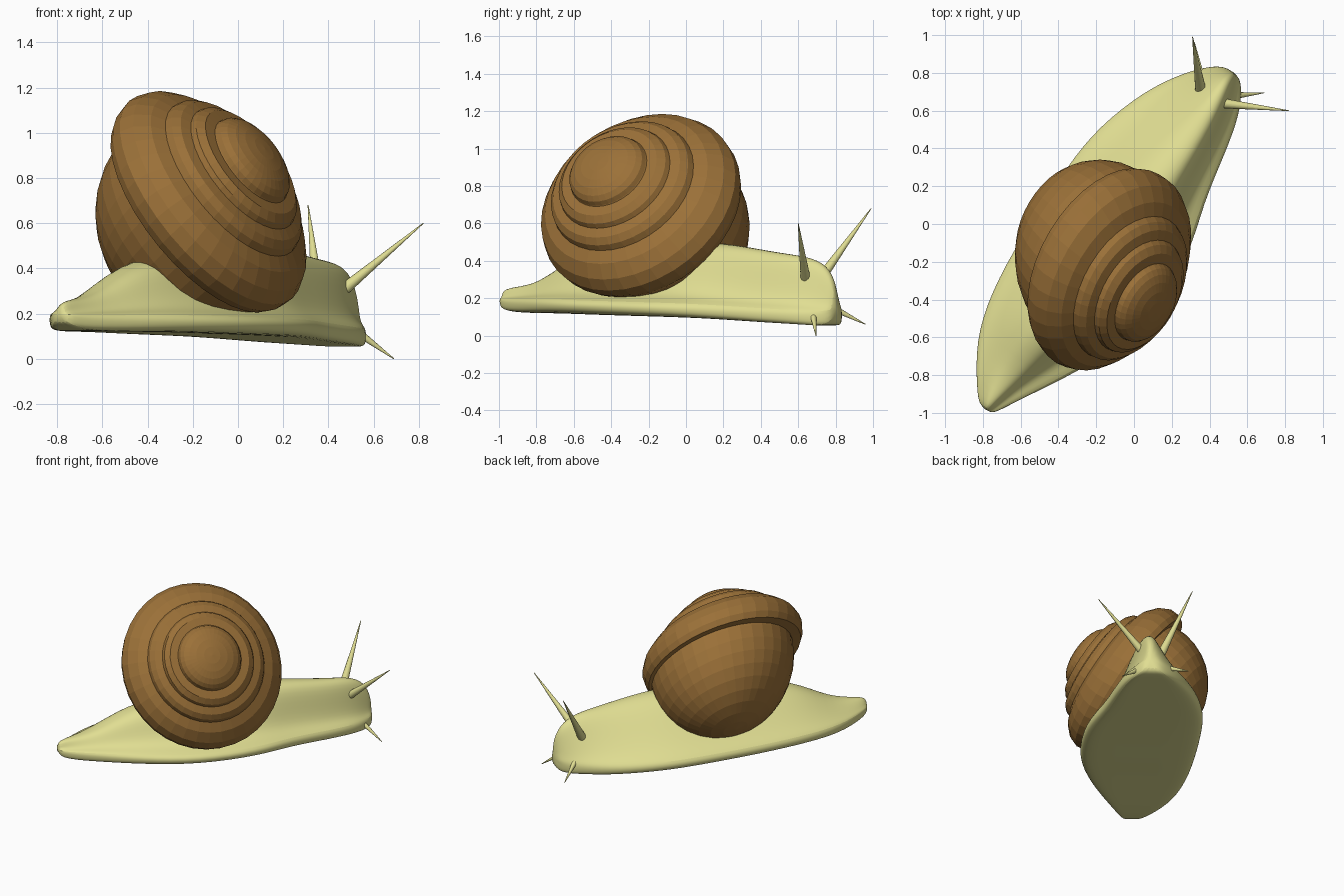
import bpy
import bmesh
from math import sin, cos, pi, radians
from mathutils import Vector

if "Cube" in bpy.data.objects:
    bpy.data.objects.remove(bpy.data.objects["Cube"], do_unlink=True)


def make_material(name, rgb):
    mat = bpy.data.materials.new(name)
    mat.use_nodes = True
    colour = (*rgb, 1)
    mat.diffuse_color = colour
    mat.node_tree.nodes["Principled BSDF"].inputs["Base Color"].default_value = colour
    return mat


skin = make_material("pale olive skin", (0.75, 0.73, 0.29))
brown = make_material("shell brown", (0.33, 0.165, 0.04))


def make_object(name, bm, mat):
    bmesh.ops.recalc_face_normals(bm, faces=bm.faces)
    mesh = bpy.data.meshes.new(name)
    bm.to_mesh(mesh)
    bm.free()
    mesh.materials.append(mat)
    obj = bpy.data.objects.new(name, mesh)
    bpy.context.collection.objects.link(obj)
    return obj


def smooth(obj, angle):
    bpy.ops.object.select_all(action="DESELECT")
    obj.select_set(True)
    bpy.context.view_layer.objects.active = obj
    bpy.ops.object.shade_smooth_by_angle(angle=radians(angle))


def bridge(bm, rings):
    """Join equal closed rings of vertices with quads."""
    for a, b in zip(rings, rings[1:]):
        for i in range(len(a)):
            j = (i + 1) % len(a)
            bm.faces.new((a[i], a[j], b[j], b[i]))


# Body: sections along a diagonal axis
# (distance along, left edge, right edge, ridge offset, underside, ridge height)
stations = [
    (-1.26, .08, 0, .04, .16, .24),
    (-1.2, .14, -.03, .05, .13, .26),
    (-1, .3, -.13, .06, .12, .28),
    (-.75, .39, -.26, .05, .12, .44),
    (-.4, .44, -.37, .04, .11, .48),
    (.05, .47, -.34, .02, .1, .51),
    (.3, .46, -.23, .01, .09, .5),
    (.6, .38, -.16, .02, .07, .45),
    (.8, .27, -.1, .05, .06, .43),
    (.91, .18, -.03, .07, .05, .37),
    (.96, .11, .02, .06, .07, .24),
]
# Half sections from rim to ridge: (share of half width, share of flank height)
left_flank = [(1, 0), (.82, .13), (.55, .47), (.24, .9)]
right_flank = [(1, 0), (.64, .09), (.47, .48), (.32, .92)]


def body_section(bm, along, left, right, ridge, low, high):
    rim = low + min(.08, (high - low) / 2)
    halves = []
    for edge, flank in ((left, left_flank), (right, right_flank)):
        w = edge - ridge
        halves.append([(ridge + w * .5, low), (ridge + w * .92, low), (edge, low + .03)]
                      + [(ridge + w * f, rim + (high - rim) * h) for f, h in flank])
    pts = [(ridge, low)] + halves[0] + [(ridge, high)] + halves[1][::-1]
    return [bm.verts.new((.6 * along - .8 * v, .8 * along + .6 * v, z)) for v, z in pts]


bm = bmesh.new()
sections = [body_section(bm, *s) for s in stations]
bridge(bm, sections)
bm.faces.new(sections[0])
bm.faces.new(sections[-1])
body = make_object("body", bm, skin)
sub = body.modifiers.new("rounding", "SUBSURF")
sub.levels = sub.render_levels = 2
smooth(body, 60)

# Shell: tilted rings of (radius, height) stacked along a slightly leaning spine
SIDES = 36
turn = Vector((.7, -.42, .57)).to_track_quat("Z", "Y")
spine = Vector((.6, -.55, .57)).normalized()


def lathe(name, centre, profile):
    """Turn a profile whose first and last points lie on the spine."""
    centre = Vector(centre)
    bm = bmesh.new()
    rings = [[bm.verts.new(centre + spine * t + turn @ Vector((r * cos(a), r * sin(a), 0)))
              for a in (2 * pi * k / SIDES for k in range(SIDES))]
             for r, t in profile[1:-1]]
    bridge(bm, rings)
    for ring, end in ((rings[0], profile[0]), (rings[-1], profile[-1])):
        pole = bm.verts.new(centre + spine * end[1])
        for k in range(SIDES):
            bm.faces.new((ring[k], ring[(k + 1) % SIDES], pole))
    make_object(name, bm, brown)


# Rounded back of the shell, ending inside the whorls
dome = [(.5 * sin(a), -.5 * cos(a)) for a in (pi / 18 * k for k in range(11))]
lathe("shell_back", (-.165, -.19, .615), dome + [(0, .1)])

# Overhanging lip, two narrower whorls and the domed tip
whorls = [
    (0, -.09), (.45, -.09), (.54, -.1), (.56, -.06), (.567, 0), (.54, .065), (.48, .125),
    (.415, .155), (.405, .19), (.375, .22), (.325, .235),
    (.315, .262), (.28, .29), (.225, .295),
]
whorls += [(.222 * cos(a), .3 + .095 * sin(a)) for a in (pi / 12 * k for k in range(6))]
lathe("shell_whorls", (-.12, -.25, .705), whorls + [(0, .395)])


# Tentacles: tapering spikes on the head
def spike(name, base, tip, radius):
    base, tip = Vector(base), Vector(tip)
    base -= (tip - base).normalized() * .05
    way = tip - base
    bm = bmesh.new()
    bmesh.ops.create_cone(bm, cap_ends=True, segments=16, radius1=radius,
                          radius2=.002, depth=way.length)
    bmesh.ops.rotate(bm, verts=bm.verts, matrix=way.to_track_quat("Z", "Y").to_matrix())
    bmesh.ops.translate(bm, verts=bm.verts, vec=(base + tip) / 2)
    smooth(make_object(name, bm, skin), 40)


spike("upper_tentacle_right", (.46, .64, .3), (.82, .6, .6), .03)
spike("upper_tentacle_left", (.35, .73, .32), (.31, .99, .68), .03)
spike("lower_tentacle_right", (.54, .68, .11), (.69, .695, 0), .022)
spike("lower_tentacle_left", (.35, .8, .14), (.32, .96, .06), .022)
